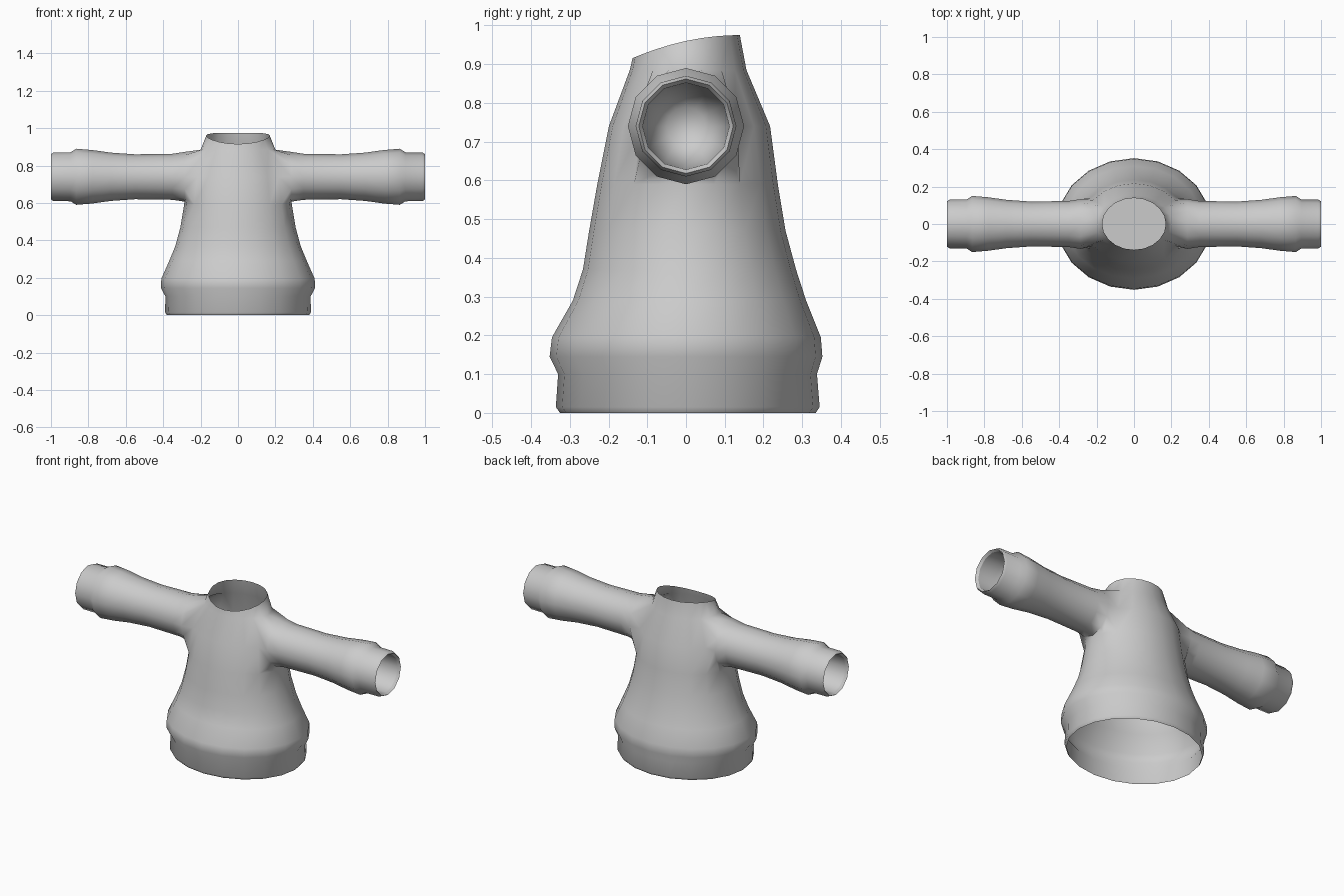
import bpy, bmesh
from math import cos, sin, pi, radians

cube = bpy.data.objects.get("Cube")
if cube:
    bpy.data.objects.remove(cube)

SEG = 20          # sides around the torso
ARM_SEG = 12      # sides around a sleeve
ARM_Z = 0.74

grey = bpy.data.materials.new("plain_grey")
grey.use_nodes = True
COLOUR = (0.6, 0.6, 0.6, 1)
grey.diffuse_color = COLOUR
grey.node_tree.nodes["Principled BSDF"].inputs["Base Color"].default_value = COLOUR


def torso_ring(bm, z, rx, front, back):
    """Oval ring with separate front and back depth."""
    ring = []
    for i in range(SEG):
        a = 2 * pi * i / SEG
        s = sin(a)
        ring.append(bm.verts.new((rx * cos(a), s * (back if s > 0 else front), z)))
    return ring


def sleeve_ring(bm, side, x, r):
    return [bm.verts.new((side * x, r * cos(2 * pi * i / ARM_SEG),
                          ARM_Z + r * sin(2 * pi * i / ARM_SEG))) for i in range(ARM_SEG)]


def skin(bm, a, b, skip=()):
    n = len(a)
    for i in range(n):
        if i not in skip:
            bm.faces.new((a[i], a[(i + 1) % n], b[(i + 1) % n], b[i]))


def loft(bm, rings):
    for a, b in zip(rings, rings[1:]):
        skin(bm, a, b)


def finish(bm, name, flip=False):
    bmesh.ops.recalc_face_normals(bm, faces=bm.faces)
    if flip:
        bmesh.ops.reverse_faces(bm, faces=bm.faces)
    mesh = bpy.data.meshes.new(name)
    bm.to_mesh(mesh)
    bm.free()
    mesh.materials.append(grey)
    obj = bpy.data.objects.new(name, mesh)
    bpy.context.collection.objects.link(obj)
    bpy.ops.object.select_all(action='DESELECT')
    obj.select_set(True)
    bpy.context.view_layer.objects.active = obj
    bpy.ops.object.shade_smooth_by_angle(angle=radians(60))
    return obj


# Torso: height, half width, front depth, back depth
TORSO = [(0.0, 0.38, 0.325, 0.335), (0.015, 0.39, 0.336, 0.345), (0.10, 0.388, 0.33, 0.338),
         (0.145, 0.412, 0.352, 0.352), (0.195, 0.41, 0.346, 0.348), (0.29, 0.368, 0.292, 0.31),
         (0.37, 0.335, 0.266, 0.284), (0.47, 0.308, 0.25, 0.257), (0.59, 0.288, 0.229, 0.237),
         (0.74, 0.27, 0.199, 0.217), (0.885, 0.2, 0.145, 0.156), (0.95, 0.17, 0.138, 0.139)]
LOW = 8           # torso row at the bottom of the armholes

bm = bmesh.new()
rows = [torso_ring(bm, *t) for t in TORSO]
half = SEG // 2
armholes = [(c + k) % SEG for c in (0, half) for k in (-2, -1, 0, 1)]
for k, (a, b) in enumerate(zip(rows, rows[1:])):
    skin(bm, a, b, armholes if k in (LOW, LOW + 1) else ())

# Neckline rises toward the back
for v in rows[-1]:
    s = v.co.y / 0.139
    v.co.z = 0.945 + 0.03 * s + 0.015 * (1 - s * s)

# Sleeves grow out of the armholes: distance out, radius
SLEEVE = [(0.285, 0.133), (0.35, 0.123), (0.55, 0.12), (0.68, 0.129), (0.78, 0.143),
          (0.865, 0.15), (0.895, 0.131), (0.985, 0.13), (1.0, 0.122), (0.985, 0.112)]
for side, c in ((1, 0), (-1, half)):
    def hole(row, k):
        return rows[row][(c + side * k) % SEG]
    edge = [hole(LOW + 1, 2)] + [hole(LOW + 2, k) for k in (2, 1, 0, -1, -2)]
    edge += [hole(LOW + 1, -2)] + [hole(LOW, k) for k in (-2, -1, 0, 1, 2)]
    loft(bm, [edge] + [sleeve_ring(bm, side, *s) for s in SLEEVE])
finish(bm, "sweater_shell")

# Closed linings seen through the sleeve openings
for side, name in ((1, "left_sleeve_lining"), (-1, "right_sleeve_lining")):
    bm = bmesh.new()
    rings = [sleeve_ring(bm, side, x, r) for x, r in
             ((0.985, 0.112), (0.88, 0.108), (0.78, 0.09), (0.72, 0.05))]
    loft(bm, rings)
    bm.faces.new(rings[-1])
    finish(bm, name, flip=True)

# Inner panel closing the torso between neck and hem
bm = bmesh.new()
bm.faces.new(torso_ring(bm, 0.47, 0.307, 0.249, 0.256))
finish(bm, "inner_panel")
